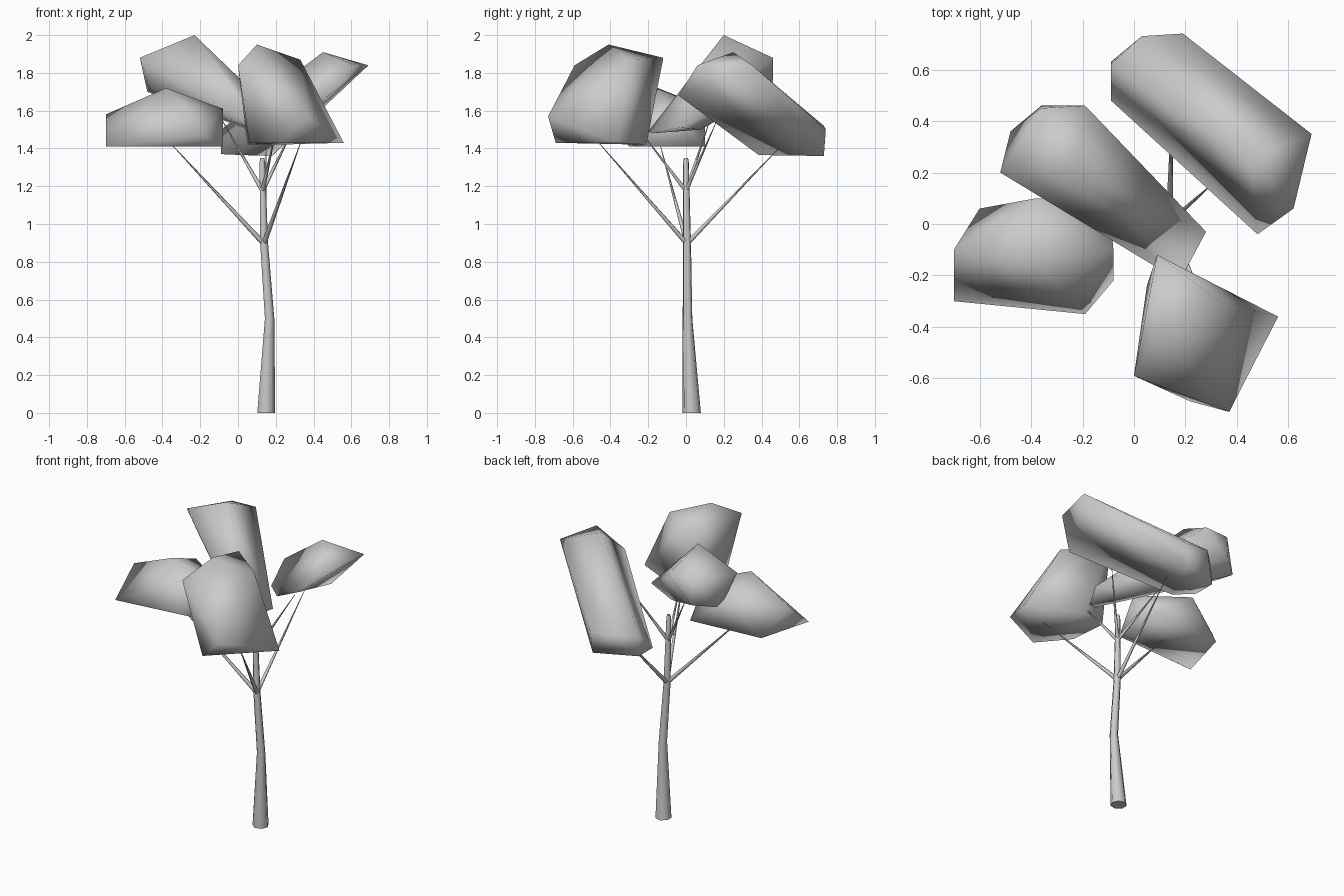
import bpy, bmesh, math
from mathutils import Vector

if "Cube" in bpy.data.objects:
    bpy.data.objects.remove(bpy.data.objects["Cube"])


def finish(name, bm, angle):
    bmesh.ops.recalc_face_normals(bm, faces=bm.faces)
    me = bpy.data.meshes.new(name)
    bm.to_mesh(me)
    bm.free()
    ob = bpy.data.objects.new(name, me)
    bpy.context.collection.objects.link(ob)
    bpy.ops.object.select_all(action='DESELECT')
    ob.select_set(True)
    bpy.context.view_layer.objects.active = ob
    bpy.ops.object.shade_smooth_by_angle(angle=math.radians(angle))
    return ob


def limb(name, stations, sides, flat=False):
    """Tapered tube through (x, y, z, radius) stations."""
    bm = bmesh.new()
    axis = Vector(stations[-1][:3]) - Vector(stations[0][:3])
    rot = Vector((0, 0, 1)).rotation_difference(Vector((0, 0, 1)) if flat else axis)
    rings = []
    for x, y, z, r in stations:
        rings.append([bm.verts.new(Vector((x, y, z)) + rot @ Vector(
            (r * math.cos(math.tau * i / sides), r * math.sin(math.tau * i / sides), 0)))
            for i in range(sides)])
    for a, b in zip(rings, rings[1:]):
        for i in range(sides):
            j = (i + 1) % sides
            bm.faces.new((a[i], a[j], b[j], b[i]))
    bm.faces.new(rings[0])
    bm.faces.new(rings[-1])
    return finish(name, bm, 65)


def clump(name, points):
    """Low-poly foliage mass: smooth-shaded hull of a few corner points."""
    bm = bmesh.new()
    for p in points:
        bm.verts.new(p)
    res = bmesh.ops.convex_hull(bm, input=bm.verts)
    junk = {v for v in res["geom_interior"] if isinstance(v, bmesh.types.BMVert)}
    bmesh.ops.delete(bm, geom=list(junk), context='VERTS')
    return finish(name, bm, 180)


# Trunk with a slight bend
limb("trunk", [(.147, .03, 0, .05), (.166, .008, .5, .026),
               (.137, .005, .9, .022), (.128, 0, 1.33, .015), (.128, 0, 1.35, .011)], 7, True)

# Lower branches start at z 0.9, upper ones at z 1.18
lower = [(-.36, -.14, 1.43), (.335, -.47, 1.44), (.15, .50, 1.41)]
upper = [(-.09, .13, 1.56), (.31, .16, 1.54), (.20, -.24, 1.49)]
for label, start, radius, tips in (("lower", (.137, .005, .895), .014, lower),
                                   ("upper", (.130, 0, 1.175), .012, upper)):
    for i, tip in enumerate(tips):
        limb(f"{label}_branch_{i + 1}", [(*start, radius), (*tip, .0015)], 6)

# Four foliage masses
clump("foliage_left", [
    (-.70, -.30, 1.41), (-.60, .06, 1.41), (-.10, .10, 1.41), (-.08, -.22, 1.41),
    (-.19, -.35, 1.47), (-.70, -.10, 1.58), (-.38, .10, 1.62),
    (-.38, -.15, 1.72), (-.08, -.10, 1.61), (-.27, -.26, 1.62)])
clump("foliage_front", [
    (.09, -.12, 1.88), (.10, -.41, 1.95), (.00, -.59, 1.84), (.33, -.30, 1.87),
    (.37, -.73, 1.57), (.56, -.36, 1.43), (.22, -.69, 1.43), (.06, -.50, 1.43),
    (.05, -.24, 1.42), (.22, -.21, 1.42)])
clump("foliage_back", [
    (.48, -.04, 1.68), (.62, .06, 1.84), (.69, .35, 1.84), (.45, .25, 1.91),
    (.03, .73, 1.52), (.19, .74, 1.50), (.18, .73, 1.36), (-.09, .63, 1.37),
    (-.09, .62, 1.50), (-.09, .48, 1.37), (.02, .385, 1.365)])
clump("foliage_top", [
    (-.52, .20, 1.88), (-.48, .36, 1.70), (-.36, .46, 1.72), (-.19, .46, 1.88),
    (-.36, .45, 1.88), (-.23, .20, 2.0), (.28, -.03, 1.51), (.20, -.18, 1.48),
    (.14, -.20, 1.49), (.05, .08, 1.50), (-.46, .24, 1.71)])
